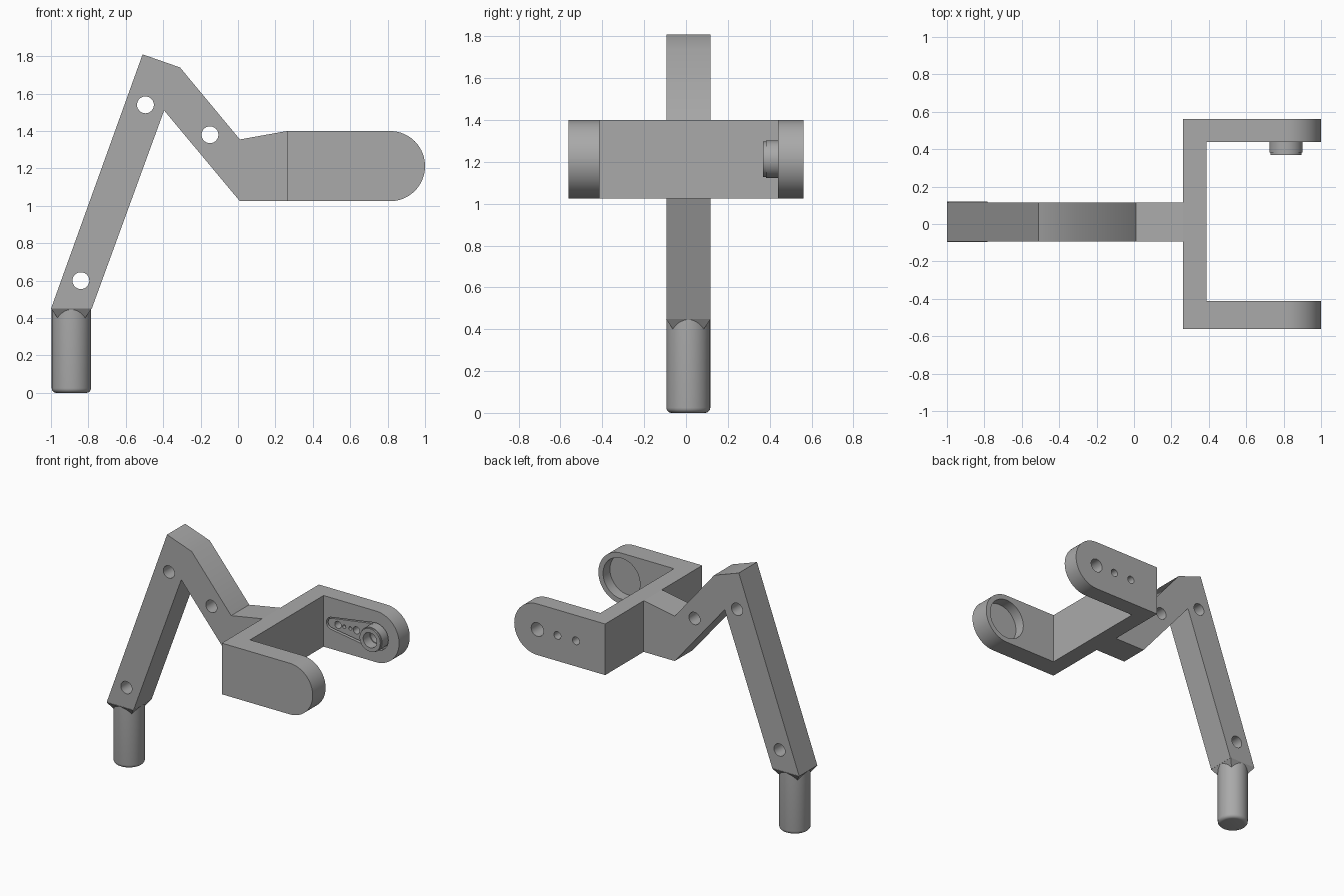
import bpy, bmesh
from math import cos, sin, pi, radians, acos
from mathutils import Vector, Matrix

cube = bpy.data.objects.get("Cube")
if cube:
    bpy.data.objects.remove(cube, do_unlink=True)

grey = bpy.data.materials.new("plain_grey")
grey.use_nodes = True
colour = (0.4, 0.4, 0.4, 1)
grey.diffuse_color = colour
grey.node_tree.nodes["Principled BSDF"].inputs["Base Color"].default_value = colour

Y0, Y1 = -0.094, 0.116          # limb thickness range
YC = (Y0 + Y1) / 2
ARM_Z = 1.2125                  # height of the fork axis
PIVOT = 0.8125


def finish(name, bm):
    bmesh.ops.recalc_face_normals(bm, faces=bm.faces)
    mesh = bpy.data.meshes.new(name)
    bm.to_mesh(mesh)
    bm.free()
    mesh.materials.append(grey)
    obj = bpy.data.objects.new(name, mesh)
    bpy.context.collection.objects.link(obj)
    return obj


def prism(name, outline, direction):
    """Extrude a flat 3D outline along a direction."""
    bm = bmesh.new()
    face = bm.faces.new([bm.verts.new(p) for p in outline])
    ext = bmesh.ops.extrude_face_region(bm, geom=[face])["geom"]
    bmesh.ops.translate(bm, vec=direction,
                        verts=[v for v in ext if isinstance(v, bmesh.types.BMVert)])
    return finish(name, bm)


def along_y(name, points, y0, y1):
    return prism(name, [(x, y0, z) for x, z in points], (0, y1 - y0, 0))


def disc(x, z, r, n=48):
    return [(x + r * cos(2 * pi * i / n), z + r * sin(2 * pi * i / n)) for i in range(n)]


def tapered_slot(x_small, r_small, x_big, r_big, n=20):
    """Outline around two circles joined by their tangents."""
    a = acos((r_big - r_small) / (x_big - x_small))
    pts = []
    for x, r, start, end in ((x_big, r_big, a - pi, pi - a),
                             (x_small, r_small, pi - a, pi + a)):
        for i in range(n + 1):
            t = start + (end - start) * i / n
            pts.append((x + r * cos(t), ARM_Z + r * sin(t)))
    return pts


def apply_modifiers(obj):
    graph = bpy.context.evaluated_depsgraph_get()
    mesh = bpy.data.meshes.new_from_object(obj.evaluated_get(graph))
    obj.modifiers.clear()
    obj.data = mesh


def boolean(obj, others, operation="DIFFERENCE"):
    for other in others:
        mod = obj.modifiers.new("boolean", "BOOLEAN")
        mod.object, mod.operation, mod.solver = other, operation, "EXACT"
    apply_modifiers(obj)
    for other in others:
        bpy.data.objects.remove(other, do_unlink=True)


def smooth(obj, angle=30):
    bpy.ops.object.select_all(action="DESELECT")
    obj.select_set(True)
    bpy.context.view_layer.objects.active = obj
    bpy.ops.object.shade_smooth_by_angle(angle=radians(angle))


# Bent limb with three cross holes
limb = along_y("bent_limb", [(-1, 0.45), (-0.51, 1.81), (-0.31, 1.74), (0.01, 1.355),
                             (0.262, 1.4), (0.262, 1.025), (0.01, 1.025),
                             (-0.395, 1.51), (-0.782, 0.45)], Y0, Y1)
boolean(limb, [along_y("hole_cutter", disc(x, z, 0.045), -0.3, 0.3)
               for x, z in ((-0.84, 0.6), (-0.495, 1.54), (-0.15, 1.38))])
smooth(limb, 34)

# Tapered square collar between limb and peg
FOOT_X = -0.891
bm = bmesh.new()
bmesh.ops.create_cone(bm, cap_ends=True, segments=4, radius1=0.06 * 2 ** 0.5,
                      radius2=0.108 * 2 ** 0.5, depth=0.07,
                      matrix=Matrix.Translation((FOOT_X, YC, 0.415)) @ Matrix.Rotation(pi / 4, 4, "Z"))
finish("peg_collar", bm)

# Round peg with a softened lower rim
bm = bmesh.new()
bmesh.ops.create_cone(bm, cap_ends=True, segments=64, radius1=0.105, radius2=0.105,
                      depth=0.45, matrix=Matrix.Translation((FOOT_X, YC, 0.225)))
rim = [e for e in bm.edges if all(v.co.z < 0.01 for v in e.verts)]
bmesh.ops.bevel(bm, geom=rim, offset=0.025, segments=5, profile=0.5, affect="EDGES")
smooth(finish("round_peg", bm))

# U-shaped fork with rounded arm ends
Z0, Z1 = 1.025, 1.4
fork_plan = [(0.262, -0.5625), (1, -0.5625), (1, -0.413), (0.387, -0.413),
             (0.387, 0.439), (1, 0.439), (1, 0.5625), (0.262, 0.5625)]
fork = prism("fork", [(x, y, Z0) for x, y in fork_plan], (0, 0, Z1 - Z0))
bm = bmesh.new()
bm.from_mesh(fork.data)
ends = [e for e in bm.edges if all(v.co.x > 0.99 for v in e.verts)
        and abs(e.verts[0].co.z - e.verts[1].co.z) < 0.01]
bmesh.ops.bevel(bm, geom=ends, offset=0.187, segments=20, profile=0.5, affect="EDGES")
bm.to_mesh(fork.data)
bm.free()

# Bearing seat in the front arm, lever slot and screw holes in the rear arm
boolean(fork, [along_y("seat_cutter", disc(PIVOT, ARM_Z, 0.15, 64), -0.493, -0.3),
               along_y("slot_cutter", tapered_slot(0.455, 0.045, PIVOT, 0.1), 0.4, 0.472)]
        + [along_y("screw_cutter", disc(x, ARM_Z, r, 32), 0.4, 0.7)
           for x, r in ((PIVOT, 0.05), (0.65, 0.028), (0.5, 0.028))])
smooth(fork)

# Lever seated in the slot
lever = along_y("slot_lever", tapered_slot(0.455, 0.035, PIVOT, 0.088), 0.445, 0.473)
boolean(lever, [along_y("lever_cutter", disc(x, ARM_Z, r, 24), 0.4, 0.6)
                for x, r in ((PIVOT, 0.05), (0.65, 0.026), (0.5, 0.026),
                             (0.55, 0.013), (0.6, 0.013))])
smooth(lever)

# Hollow hub standing out from the lever
hub = along_y("lever_hub", disc(PIVOT, ARM_Z, 0.089), 0.382, 0.46)
boolean(hub, [along_y("hub_lip", disc(PIVOT, ARM_Z, 0.084), 0.369, 0.4)], "UNION")
boolean(hub, [along_y("bore_cutter", disc(PIVOT, ARM_Z, 0.055), 0.3, 0.5)])
smooth(hub)
